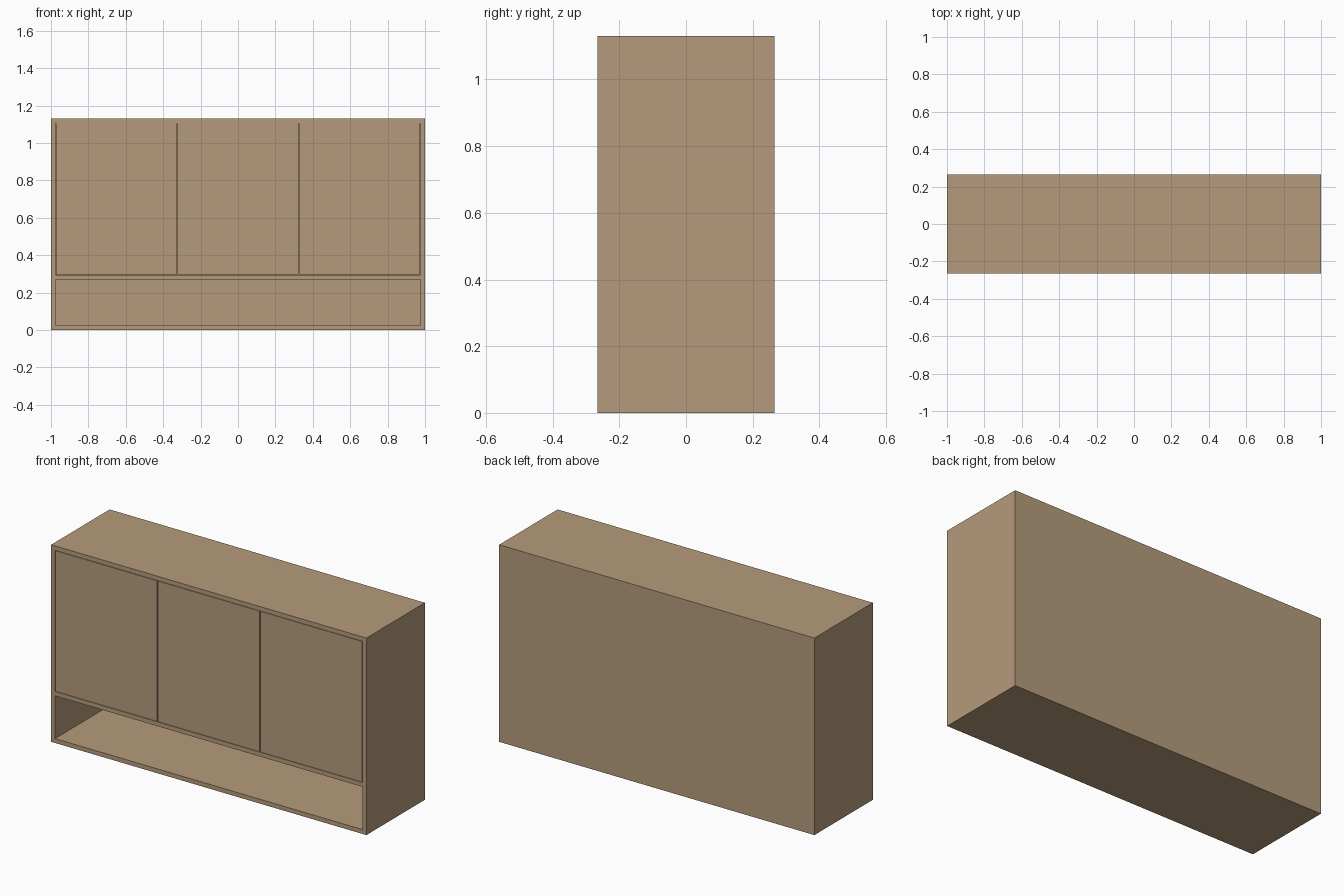
import bpy

if "Cube" in bpy.data.objects:
    bpy.data.objects.remove(bpy.data.objects["Cube"])

W, D, H = 2.0, 0.53, 1.13      # overall size
T = 0.025                      # board thickness
GAP = 0.004                    # reveal around the doors
SHELF_Z = 0.27                 # underside of the shelf

wood = bpy.data.materials.new("wood")
wood.diffuse_color = (0.46, 0.33, 0.20, 1)
wood.use_nodes = True
wood.node_tree.nodes["Principled BSDF"].inputs["Base Color"].default_value = wood.diffuse_color


def board(name, x, y, z):
    """Box spanning the (min, max) ranges x, y, z."""
    bpy.ops.mesh.primitive_cube_add(size=1, location=[sum(r) / 2 for r in (x, y, z)])
    ob = bpy.context.object
    ob.name = name
    ob.scale = [r[1] - r[0] for r in (x, y, z)]
    bpy.ops.object.transform_apply(location=False, rotation=False, scale=True)
    ob.data.materials.append(wood)
    return ob


front, back = -D / 2, D / 2
inner = W / 2 - T
across = (-inner, inner)

# Carcass: full-height sides with the other boards between them
board("left_side", (-W / 2, -inner), (front, back), (0, H))
board("right_side", (inner, W / 2), (front, back), (0, H))
board("bottom_panel", across, (front, back), (0, T))
board("top_panel", across, (front, back), (H - T, H))
board("back_panel", across, (back - T, back), (T, H - T))
board("shelf", across, (front, back - T), (SHELF_Z, SHELF_Z + T))

# Three inset doors above the open compartment
pitch = 2 * inner / 3
for i, side in enumerate(("left", "middle", "right")):
    x0 = -inner + i * pitch
    board(f"{side}_door", (x0 + GAP / 2, x0 + pitch - GAP / 2),
          (front, front + T), (SHELF_Z + T + GAP / 2, H - T - GAP / 2))
